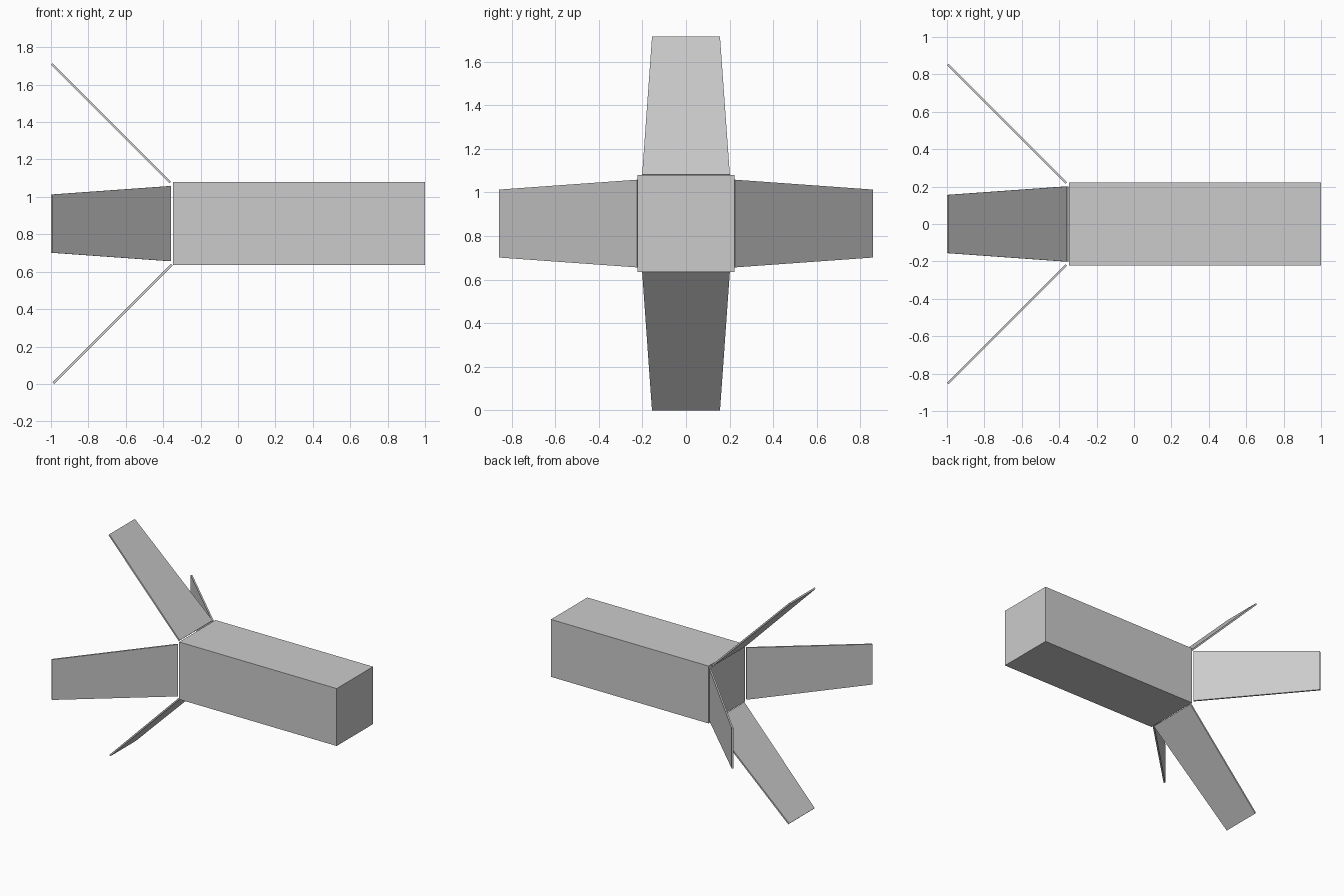
import bpy, bmesh, math
from mathutils import Matrix, Vector

cube = bpy.data.objects.get("Cube")
if cube:
    bpy.data.objects.remove(cube, do_unlink=True)

AXIS_Z = 0.857   # height of the long axis

grey = bpy.data.materials.new("light_grey")
grey.use_nodes = True
colour = (0.6, 0.6, 0.6, 1)
grey.diffuse_color = colour
grey.node_tree.nodes["Principled BSDF"].inputs["Base Color"].default_value = colour


def box(name, size, matrix, end_scale=1.0):
    """Box with local x as its length; the +x end may be narrowed in y."""
    bm = bmesh.new()
    bmesh.ops.create_cube(bm, size=1)
    for v in bm.verts:
        taper = end_scale if v.co.x > 0 else 1.0
        v.co = Vector((v.co.x * size[0], v.co.y * size[1] * taper, v.co.z * size[2]))
    bm.transform(matrix)
    mesh = bpy.data.meshes.new(name)
    bm.to_mesh(mesh)
    bm.free()
    mesh.materials.append(grey)
    obj = bpy.data.objects.new(name, mesh)
    bpy.context.collection.objects.link(obj)
    return obj


# Long square body
box("body", (1.348, 0.444, 0.444), Matrix.Translation((0.326, 0, AXIS_Z)))

# Four thin tapered panels, splayed 45 degrees out from the end of the body
root, tip = Vector((-0.362, 0, 0.220)), Vector((-0.996, 0, 0.853))
length = (tip - root).length
pose = Matrix.Translation((root + tip) / 2) @ Matrix.Rotation(math.radians(-135), 4, 'Y')
names = ("top_panel", "front_panel", "bottom_panel", "back_panel")
for i, name in enumerate(names):
    shift = 0.008 if name == "bottom_panel" else 0.0
    turn = Matrix.Translation((shift, 0, AXIS_Z)) @ Matrix.Rotation(i * math.pi / 2, 4, 'X')
    box(name, (length, 0.402, 0.012), turn @ pose, end_scale=0.775)
